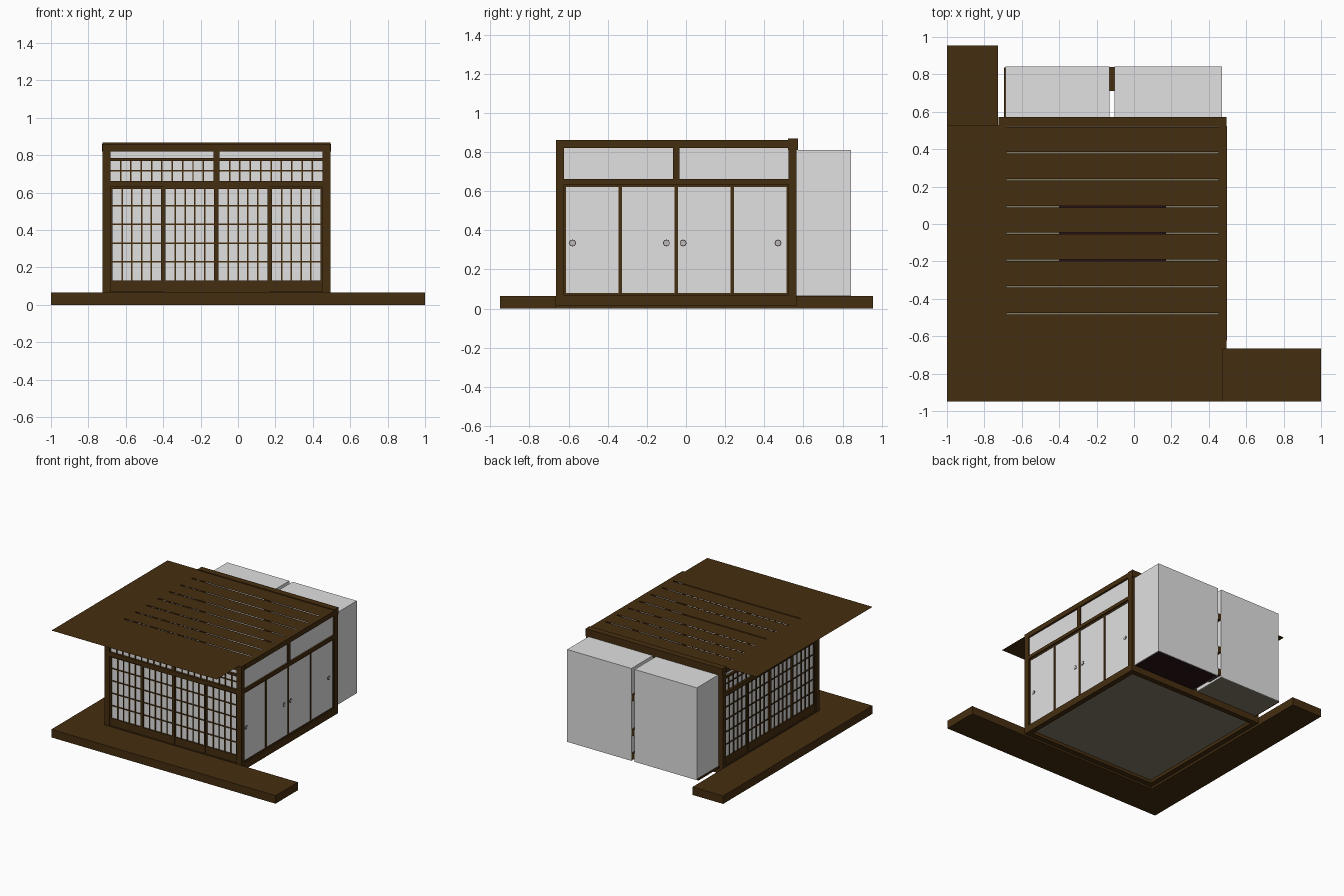
import bpy, bmesh
from math import pi
from mathutils import Matrix, Vector

cube = bpy.data.objects.get("Cube")
if cube:
    bpy.data.objects.remove(cube)


def material(name, rgb):
    m = bpy.data.materials.new(name)
    m.use_nodes = True
    m.diffuse_color = (*rgb, 1)
    m.node_tree.nodes["Principled BSDF"].inputs["Base Color"].default_value = (*rgb, 1)
    return m


wood = material("dark wood", (0.06, 0.027, 0.005))
paper = material("white paper", (0.75, 0.75, 0.75))
tatami = material("straw mat", (0.22, 0.20, 0.13))
lacquer = material("black lacquer", (0.02, 0.006, 0.008))
metal = material("handle metal", (0.5, 0.5, 0.5))


def finish(name, bm, mat):
    mesh = bpy.data.meshes.new(name)
    bm.to_mesh(mesh)
    bm.free()
    mesh.materials.append(mat)
    ob = bpy.data.objects.new(name, mesh)
    bpy.context.scene.collection.objects.link(ob)
    return ob


def boxes(name, mat, spans):
    """One object from boxes given as (x0, x1, y0, y1, z0, z1)."""
    bm = bmesh.new()
    for x0, x1, y0, y1, z0, z1 in spans:
        mid = Vector((x0 + x1, y0 + y1, z0 + z1)) / 2
        size = Matrix.Diagonal((x1 - x0, y1 - y0, z1 - z0, 1))
        bmesh.ops.create_cube(bm, size=1, matrix=Matrix.Translation(mid) @ size)
    return finish(name, bm, mat)


def sheets(name, mat, z, spans):
    """Flat sheets given as (x0, x1, y0, y1)."""
    bm = bmesh.new()
    for x0, x1, y0, y1 in spans:
        bm.faces.new([bm.verts.new((x, y, z)) for x, y in
                      ((x0, y0), (x1, y0), (x1, y1), (x0, y1))])
    return finish(name, bm, mat)


# Outline of the room: outer faces and inner faces of its posts
X0, X1, Y0, Y1 = -0.725, 0.495, -0.665, 0.565
T = 0.042
XI0, XI1, YI0, YI1 = X0 + T, X1 - T, Y0 + T, Y1 - T
SILL, HEAD, TOP = 0.07, 0.63, 0.86

# Walkway around two sides
boxes("walkway", wood, [(-1, 1, -0.95, Y0, 0, 0.065),
                        (-1, X0 - 0.003, Y0, 0.955, 0, 0.065)])

# Sill frame, floor and low table
boxes("sill_frame", wood, [(X0, X1, Y0, YI0, 0.015, SILL), (X0, X1, YI1, Y1, 0.015, SILL),
                           (X0, XI0, YI0, YI1, 0.015, SILL), (XI1, X1, YI0, YI1, 0.015, SILL)])
boxes("mat_floor", tatami, [(XI0, XI1, YI0, YI1, 0.04, 0.065)])
boxes("low_table", lacquer, [(-0.4, 0.17, -0.22, 0.12, 0.17, 0.19)] +
      [(x, x + 0.03, y, y + 0.03, 0.065, 0.17) for x in (-0.38, 0.12) for y in (-0.2, 0.07)])

# Posts and head beams
boxes("corner_posts", wood, [(x, x + T, y, y + T, SILL, TOP)
                             for x in (X0, XI1) for y in (Y0, YI1)])
boxes("alcove_post", wood, [(-0.132, -0.103, YI1, Y1, 0.02, 0.83)])
boxes("head_beams", wood, [(XI0, XI1, Y0, YI0, 0.82, TOP),
                           (X0 - 0.003, XI0, YI0, YI1, 0.82, TOP),
                           (XI1, X1 + 0.002, YI0, YI1, 0.82, TOP),
                           (X0, X1, YI1 - 0.003, Y1 + 0.007, 0.81, 0.868)])


def wall(axis, depth):
    """Map a box along a wall (u), across it (d, from its centre) and up."""
    def place(u0, u1, d, z0, z1):
        if axis == "x":
            return (u0, u1, depth - d, depth + d, z0, z1)
        return (depth - d, depth + d, u0, u1, z0, z1)
    return place


def lattice_wall(side, axis, depth, a, b):
    """Four latticed sliding screens below a latticed transom."""
    put = wall(axis, depth)
    mid, step = (a + b) / 2, (b - a) / 4
    boxes(side + "_rails", wood, [put(a, b, 0.021, HEAD, 0.662),
                                  put(a, b, 0.018, 0.768, 0.785),
                                  put(mid - 0.015, mid + 0.015, 0.019, 0.662, 0.82)])
    boxes(side + "_paper", paper, [put(a, b, 0.002, 0.13, HEAD),
                                   put(a, b, 0.002, 0.662, 0.82)])
    frames, bars = [], []
    for i in range(4):
        u, v = a + i * step, a + (i + 1) * step
        d = 0.012 if i in (0, 3) else 0.015
        frames += [put(u, u + 0.012, d, SILL, HEAD), put(v - 0.012, v, d, SILL, HEAD),
                   put(u, v, d - 0.001, SILL, 0.13), put(u, v, d - 0.001, 0.62, HEAD)]
        cell = (step - 0.024) / 5
        for k in range(1, 5):
            c = u + 0.012 + k * cell
            bars.append(put(c - 0.004, c + 0.004, 0.009, 0.13, HEAD))
        bars += [put(u, v, 0.008, z - 0.004, z + 0.004) for z in (0.23, 0.33, 0.43, 0.53)]
    boxes(side + "_screen_frames", wood, frames)
    boxes(side + "_screen_bars", wood, bars)
    transom = []
    for u, v in ((a, mid - 0.015), (mid + 0.015, b)):
        cell = (v - u) / 10
        transom += [put(u + k * cell - 0.004, u + k * cell + 0.004, 0.009, 0.66, 0.77)
                    for k in range(1, 10)]
        transom.append(put(u, v, 0.008, 0.714, 0.722))
    boxes(side + "_transom_bars", wood, transom)


lattice_wall("front", "x", Y0 + T / 2, XI0, XI1)
lattice_wall("side", "y", X0 + T / 2, YI0, YI1)

# Solid sliding doors with a plain panel above
put = wall("y", X1 - T / 2)
mid, step = (YI0 + YI1) / 2, (YI1 - YI0) / 4
boxes("door_rails", wood, [put(YI0, YI1, 0.021, HEAD + 0.004, 0.662),
                           put(mid - 0.016, mid + 0.016, 0.019, 0.662, 0.82)])
boxes("upper_panel", paper, [put(YI0, YI1, 0.008, 0.662, 0.82)])
boxes("door_panels", paper, [put(YI0, YI1, 0.008, SILL, HEAD)])
edges = []
for i in range(4):
    u, v = YI0 + i * step, YI0 + (i + 1) * step
    edges += [put(u, u + 0.009, 0.012, SILL, HEAD), put(v - 0.009, v, 0.012, SILL, HEAD),
              put(u, v, 0.011, SILL, SILL + 0.009), put(u, v, 0.011, HEAD - 0.009, HEAD + 0.005)]
boxes("door_edges", wood, edges)


def discs(name, mat, radius, width):
    bm = bmesh.new()
    for y in (-0.58, -0.1, -0.015, 0.47):
        place = Matrix.Translation((X1 - T / 2, y, 0.335)) @ Matrix.Rotation(pi / 2, 4, "Y")
        bmesh.ops.create_cone(bm, cap_ends=True, segments=20, radius1=radius,
                              radius2=radius, depth=width, matrix=place)
    finish(name, bm, mat)


# Round door pulls with a dark rim
discs("handle_rims", lacquer, 0.017, 0.020)
discs("handle_faces", metal, 0.014, 0.024)

# Two alcoves behind the room, open to it
W, BACK = 0.006, 0.843
for name, a, b, floor in (("closet_alcove", -0.687, -0.132, tatami),
                          ("display_alcove", -0.103, 0.47, lacquer)):
    boxes(name, paper, [(a, a + W, Y1, BACK, 0.065, 0.81), (b - W, b, Y1, BACK, 0.065, 0.81),
                        (a + W, b - W, BACK - W, BACK, 0.065, 0.81),
                        (a + W, b - W, Y1, BACK - W, 0.81 - W, 0.81)])
    boxes(name + "_floor", floor, [(a + W, b - W, Y1, BACK - W, 0.066, 0.072)])
boxes("alcove_ledges", wood, [(-0.131, -0.104, 0.71, BACK - 0.003, z, z + 0.05)
                              for z in (0.08, 0.27, 0.55)])
boxes("alcove_edge_strip", wood, [(-0.694, -0.688, Y1, BACK - 0.005, 0.06, 0.075)])

# Ceiling boards with narrow gaps, and the flat eaves around them
pitch = (YI1 - YI0) / 8
sheets("ceiling_boards", wood, 0.862,
       [(-0.688, 0.458, YI0 + i * pitch + 0.004, YI0 + (i + 1) * pitch - 0.004)
        for i in range(8)])
sheets("eaves", wood, 0.862, [(-1, 0.475, -0.95, Y0), (-1, -0.688, Y0, 0.53),
                              (-0.688, 0.475, Y0, YI0 + 0.004), (0.458, 0.49, YI0 + 0.004, YI1)])
